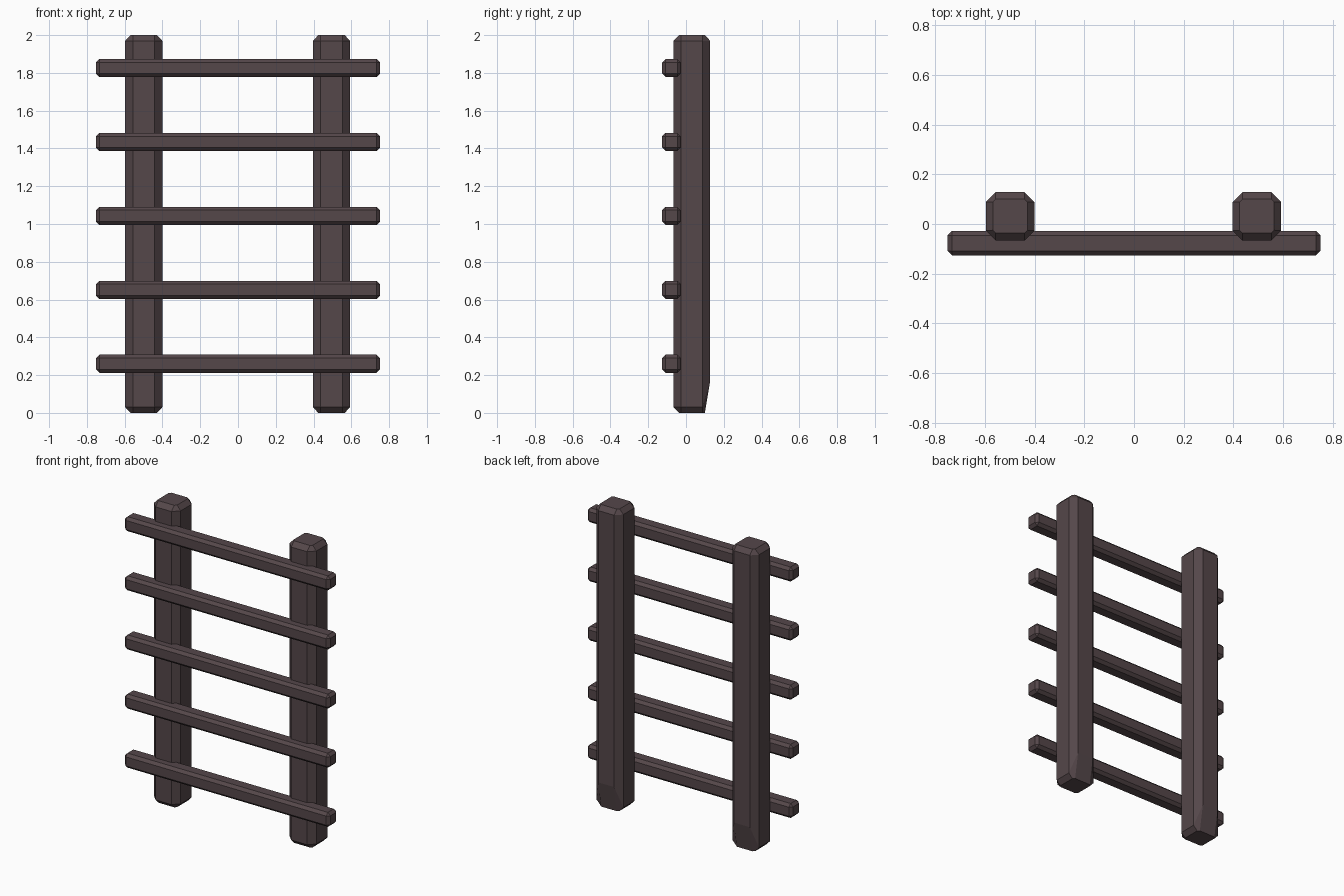
import bpy, bmesh

if "Cube" in bpy.data.objects:
    bpy.data.objects.remove(bpy.data.objects["Cube"])

wood = bpy.data.materials.new("dark brown wood")
wood.diffuse_color = (0.090, 0.063, 0.068, 1)
wood.use_nodes = True
wood.node_tree.nodes["Principled BSDF"].inputs["Base Color"].default_value = wood.diffuse_color


def finish(bm, name):
    bmesh.ops.recalc_face_normals(bm, faces=bm.faces)
    mesh = bpy.data.meshes.new(name)
    bm.to_mesh(mesh)
    bm.free()
    mesh.materials.append(wood)
    obj = bpy.data.objects.new(name, mesh)
    bpy.context.collection.objects.link(obj)
    return obj


def octagon(cx, x, y0, y1, c):
    """Chamfered rectangle, counter-clockwise seen from above."""
    return [(cx - x + c, y0), (cx + x - c, y0), (cx + x, y0 + c), (cx + x, y1 - c),
            (cx + x - c, y1), (cx - x + c, y1), (cx - x, y1 - c), (cx - x, y0 + c)]


# Upright post: chamfered section, bevelled ends, long worn bevel low at the back
def post(name, cx):
    bm = bmesh.new()
    full = octagon(cx, 0.098, -0.067, 0.128, 0.04)
    small = octagon(cx, 0.07, -0.037, 0.1, 0.012)
    low = [0.03 if y < 0.1 else 0.17 for _, y in full]
    rings = [[bm.verts.new((x, y, 0)) for x, y in small],
             [bm.verts.new((x, y, z)) for (x, y), z in zip(full, low)],
             [bm.verts.new((x, y, 1.97)) for x, y in full],
             [bm.verts.new((x, y, 2)) for x, y in small]]
    for a, b in zip(rings, rings[1:]):
        for i in range(8):
            j = (i + 1) % 8
            bm.faces.new((a[i], a[j], b[j], b[i]))
    bm.faces.new(rings[0])
    bm.faces.new(rings[-1])
    finish(bm, name)


# Horizontal rung: long box with bevelled edges
def rung(name, z):
    bm = bmesh.new()
    bmesh.ops.create_cube(bm, size=1)
    bmesh.ops.scale(bm, vec=(1.504, 0.098, 0.096), verts=bm.verts)
    bmesh.ops.bevel(bm, geom=bm.edges[:], offset=0.018, segments=1, affect='EDGES')
    bmesh.ops.translate(bm, vec=(0, -0.077, z), verts=bm.verts)
    finish(bm, name)


post("left_post", -0.499)
post("right_post", 0.495)
for n in range(5):
    rung(f"rung_{n + 1}", 0.26 + 0.3915 * n)
